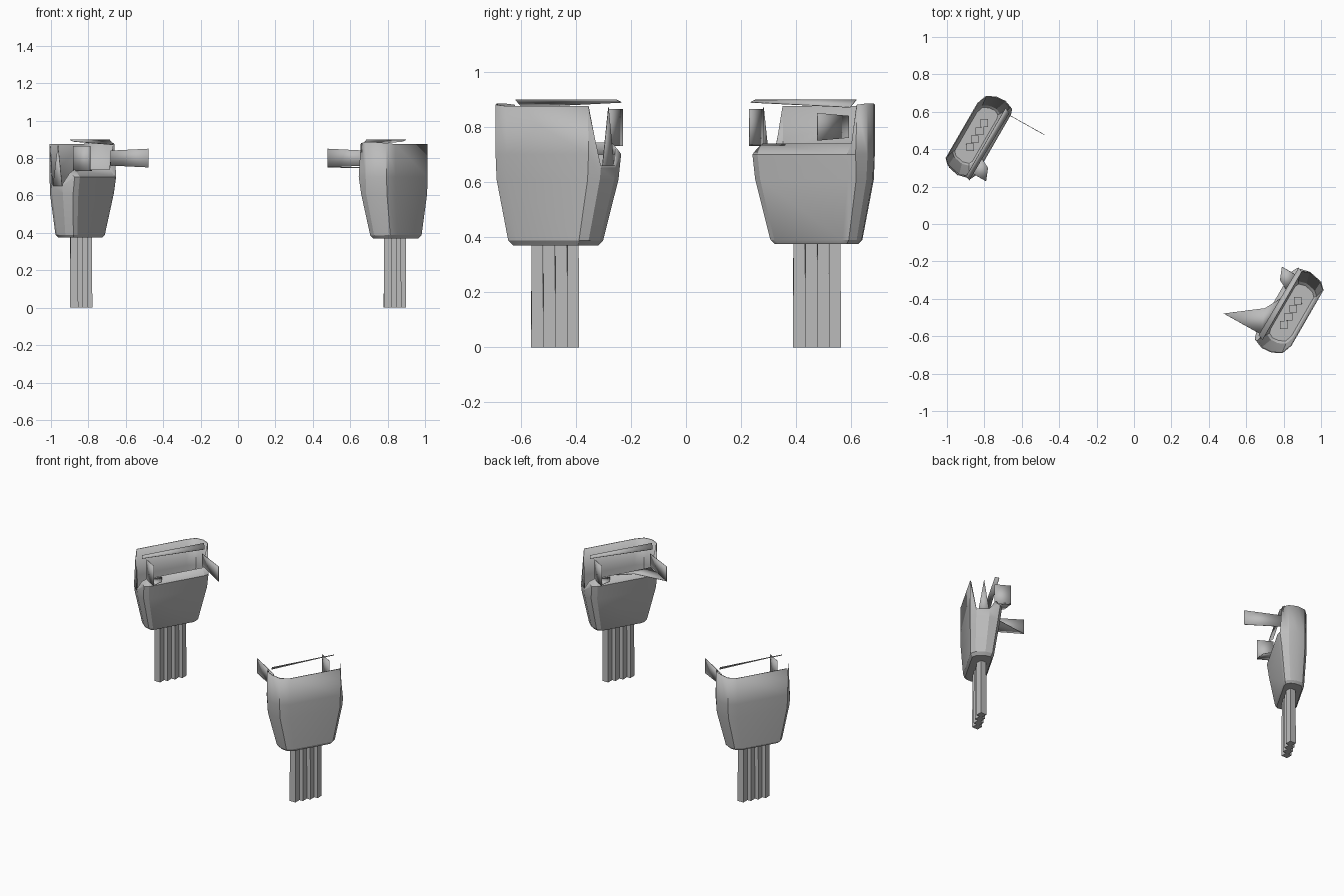
import bpy, bmesh, math
from mathutils import Matrix, Vector

cube = bpy.data.objects.get("Cube")
if cube:
    bpy.data.objects.remove(cube)

mat = bpy.data.materials.new("plain_grey")
mat.use_nodes = True
grey = (0.5, 0.5, 0.5, 1)
mat.diffuse_color = grey
mat.node_tree.nodes["Principled BSDF"].inputs["Base Color"].default_value = grey

# Local frame: x runs along the case, y points to its open inner side
INNER_SIDE = Matrix(((0.5, 0.866, 0, -0.83), (0.866, -0.5, 0, 0.47), (0, 0, 1, 0), (0, 0, 0, 1)))
TURN = Matrix.Rotation(math.pi, 4, 'Z')


def finish(name, bm, frame, thick=0.0):
    bmesh.ops.recalc_face_normals(bm, faces=bm.faces)
    bm.transform(frame)
    bmesh.ops.recalc_face_normals(bm, faces=bm.faces)
    me = bpy.data.meshes.new(name)
    bm.to_mesh(me)
    bm.free()
    me.materials.append(mat)
    ob = bpy.data.objects.new(name, me)
    bpy.context.collection.objects.link(ob)
    if thick:
        mod = ob.modifiers.new("thickness", 'SOLIDIFY')
        mod.thickness = thick
        mod.offset = -1
    bpy.ops.object.select_all(action='DESELECT')
    ob.select_set(True)
    bpy.context.view_layer.objects.active = ob
    bpy.ops.object.shade_smooth_by_angle(angle=math.radians(25))
    return ob


def plate(name, points, frame):
    bm = bmesh.new()
    bm.faces.new([bm.verts.new(p) for p in points])
    finish(name, bm, frame, 0.003)


# Case outline with the height of its rim at each corner
OUTLINE = [(-.19, -.095, .875), (.15, -.095, .875), (.205, -.075, .88), (.23, -.025, .885),
           (.235, .03, .885), (.215, .07, .88), (.185, .08, .74), (-.19, .08, .74),
           (-.22, .065, .72), (-.235, .01, .66), (-.22, -.065, .66)]


def case(side, frame):
    bm = bmesh.new()
    rings = []
    for z, su, sn, shift in ((.375, .70, .66, -.012), (.39, .76, .77, -.012),
                             (.61, .98, 1, 0), (.70, 1, 1, 0), (None, 1, 1, 0)):
        ring = []
        for u, n, rim in OUTLINE:
            v = n * sn + shift
            if z == .70 and n > .06:
                v += .012
            if z is None and n > .06 and rim < .8:
                v -= .02
            height = rim if z is None else min(z, rim - .01)
            ring.append(bm.verts.new((u * su, v, height)))
        rings.append(ring)
    bm.faces.new(rings[0])
    count = len(OUTLINE)
    for low, high in zip(rings, rings[1:]):
        for i in range(count):
            j = (i + 1) % count
            bm.faces.new((low[i], low[j], high[j], high[i]))
    finish(side + "_case", bm, frame, 0.006)


def rods(side, frame):
    bm = bmesh.new()
    for u in (-.075, -.025, .025, .075):
        place = Matrix.Translation((u, -.01, .195)) @ Matrix.Rotation(.25, 4, 'Z')
        bmesh.ops.create_cone(bm, cap_ends=True, segments=4, radius1=.031,
                              radius2=.029, depth=.39, matrix=place)
    finish(side + "_rods", bm, frame)


for side, frame in (("right", INNER_SIDE), ("left", TURN @ INNER_SIDE)):
    case(side, frame)
    rods(side, frame)
    # Top strap over the opening
    plate(side + "_strap", [(-.23, .075, .89), (.19, .08, .872), (.2, .05, .9), (-.22, .05, .9)], frame)
    # Upright spike in the notched end
    plate(side + "_spike", [(-.235, .01, .65), (-.222, -.055, .65), (-.228, -.02, .87)], frame)
    # Long fin and short tab standing out from the inner side
    plate(side + "_fin", [(.18, .07, .76), (.183, .3, .75), (.183, .3, .85), (.18, .07, .84)], frame)
    plate(side + "_tab", [(-.19, .05, .73), (-.19, .155, .73), (-.19, .155, .865), (-.19, .05, .865)], frame)
    plate(side + "_tab_web", [(-.19, .155, .735), (-.122, .128, .735), (-.09, .064, .735),
                              (-.19, .064, .735)], frame)

# Flat web under the fin of one case
plate("left_fin_web", [(.183, .3, .75), (.048, .123, .75), (-.05, .07, .742), (.18, .07, .745)],
      TURN @ INNER_SIDE)
